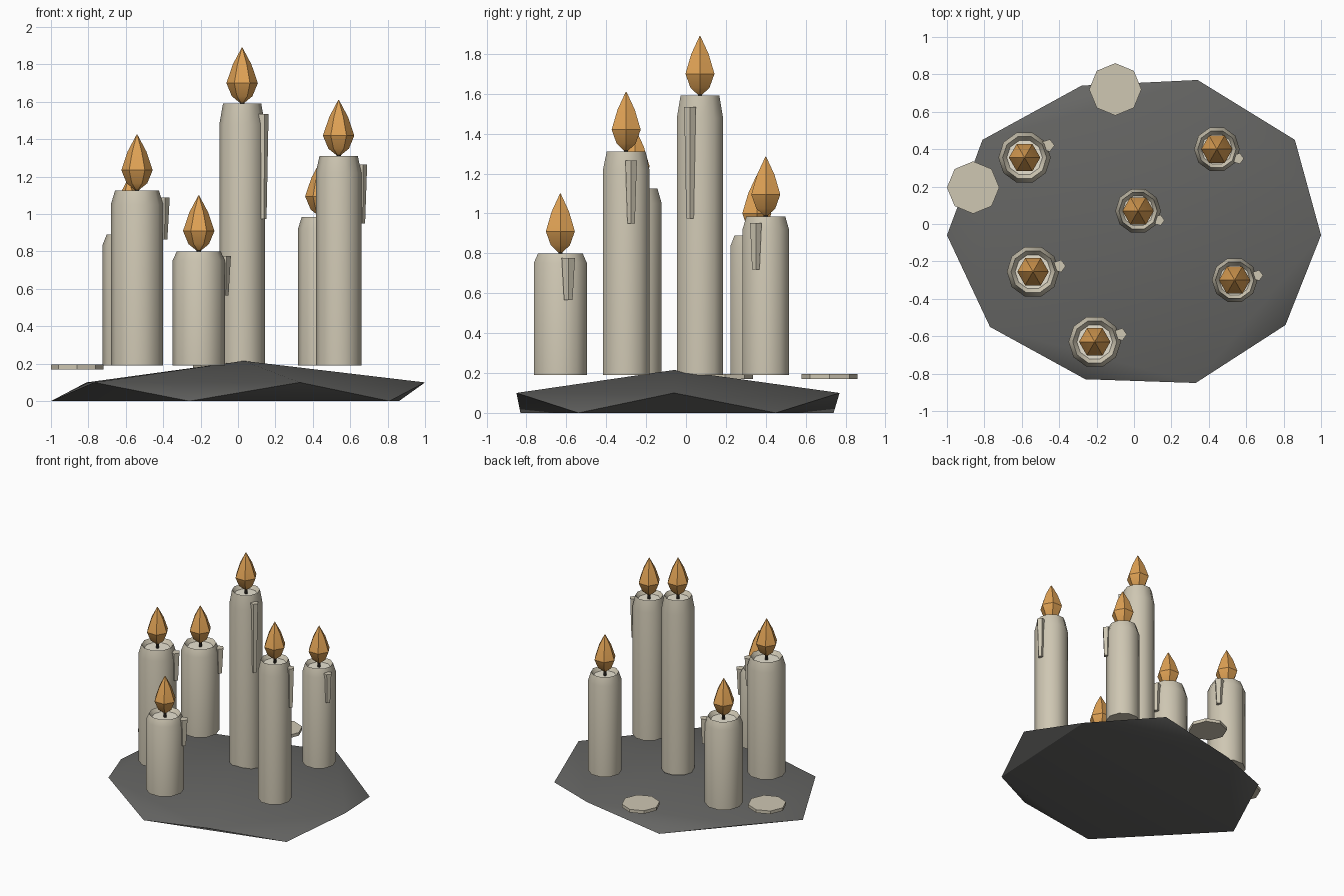
import bpy
from math import cos, sin, tau, radians

cube = bpy.data.objects.get("Cube")
if cube:
    bpy.data.objects.remove(cube)


def material(name, rgb):
    mat = bpy.data.materials.new(name)
    mat.use_nodes = True
    mat.diffuse_color = (*rgb, 1)
    mat.node_tree.nodes["Principled BSDF"].inputs["Base Color"].default_value = (*rgb, 1)
    return mat


wax = material("wax", (0.62, 0.57, 0.45))
melted = material("melted_wax", (0.86, 0.81, 0.68))
orange = material("flame_orange", (0.74, 0.36, 0.09))
black = material("wick_black", (0.03, 0.025, 0.02))
stone = material("dark_stone", (0.13, 0.13, 0.125))


def add_mesh(name, verts, faces, mats, smooth=None):
    mesh = bpy.data.meshes.new(name)
    mesh.from_pydata(verts, [], faces)
    for mat in mats:
        mesh.materials.append(mat)
    obj = bpy.data.objects.new(name, mesh)
    bpy.context.collection.objects.link(obj)
    if smooth:
        bpy.ops.object.select_all(action="DESELECT")
        obj.select_set(True)
        bpy.context.view_layer.objects.active = obj
        bpy.ops.object.shade_smooth_by_angle(angle=radians(smooth))
    return obj


def lathe(name, profile, sides, centre, mats, smooth=None):
    """Turn a bottom-to-top list of (radius, z) into a closed solid."""
    x, y = centre
    verts = [(x + r * cos(tau * i / sides), y + r * sin(tau * i / sides), z)
             for r, z in profile for i in range(sides)]
    faces = [tuple(reversed(range(sides)))]
    for k in range(len(profile) - 1):
        for i in range(sides):
            a, b = k * sides + i, k * sides + (i + 1) % sides
            faces.append((a, b, b + sides, a + sides))
    last = (len(profile) - 1) * sides
    faces.append(tuple(range(last, last + sides)))
    return add_mesh(name, verts, faces, mats, smooth)


# Faceted rock: a low crown over a zigzag rim with a flat underside
rim = [(-1, -0.06), (-0.77, -0.55), (-0.26, -0.83), (0.33, -0.85), (0.81, -0.54),
       (1, -0.06), (0.86, 0.45), (0.34, 0.77), (-0.28, 0.74), (-0.81, 0.45)]
verts = [(x, y, 0.1 * (i % 2)) for i, (x, y) in enumerate(rim)] + [(0.03, -0.06, 0.215)]
faces = [tuple(range(8, -1, -2))]
for i in range(1, 10, 2):
    low, nxt = (i + 1) % 10, (i + 2) % 10
    faces += [(i, nxt, 10), (i, low, nxt), (i - 1, low, i)]
add_mesh("rock_base", verts, faces, [stone], 30)

# Candles: centre, radius, top height, drip centre, drip bottom
base = 0.19
candles = {
    "centre": ((0.022, 0.07), 0.122, 1.59, (0.133, 0.02), 0.975),
    "front_left": ((0.538, -0.3), 0.122, 1.31, (0.66, -0.275), 0.95),
    "back_left": ((0.443, 0.4), 0.122, 0.985, (0.557, 0.35), 0.72),
    "back_right": ((-0.585, 0.355), 0.14, 0.89, (-0.46, 0.42), 0.66),
    "middle_right": ((-0.54, -0.255), 0.14, 1.125, (-0.4, -0.225), 0.865),
    "front_right": ((-0.21, -0.63), 0.14, 0.8, (-0.073, -0.59), 0.565),
}
for place, (centre, r, top, drip, drip_low) in candles.items():
    height = top - base
    # Body with a sloped shoulder and a shallow melted dish
    body = lathe(place + "_candle",
                 [(r, base), (r, top - 0.08 * height), (0.84 * r, top),
                  (0.68 * r, top - 0.03)], 10, centre, [wax, melted], 40)
    body.data.polygons[-1].material_index = 1

    lathe(place + "_wick", [(0.012, top - 0.03), (0.012, top + 0.03)], 6, centre, [black])

    lathe(place + "_flame",
          [(0.012, top + 0.005), (0.055, top + 0.04), (0.084, top + 0.11),
           (0.05, top + 0.21), (0.002, top + 0.3)], 6, centre, [orange], 35)

    lathe(place + "_drip",
          [(0.16 * r, drip_low), (0.25 * r, top - 0.04 * height)], 5, drip, [wax])

# Flat wax puddles
for place, centre in (("back", (-0.1, 0.72)), ("side", (-0.86, 0.195))):
    lathe(place + "_wax_puddle", [(0.14, 0.17), (0.14, 0.195)], 8, centre, [wax])
